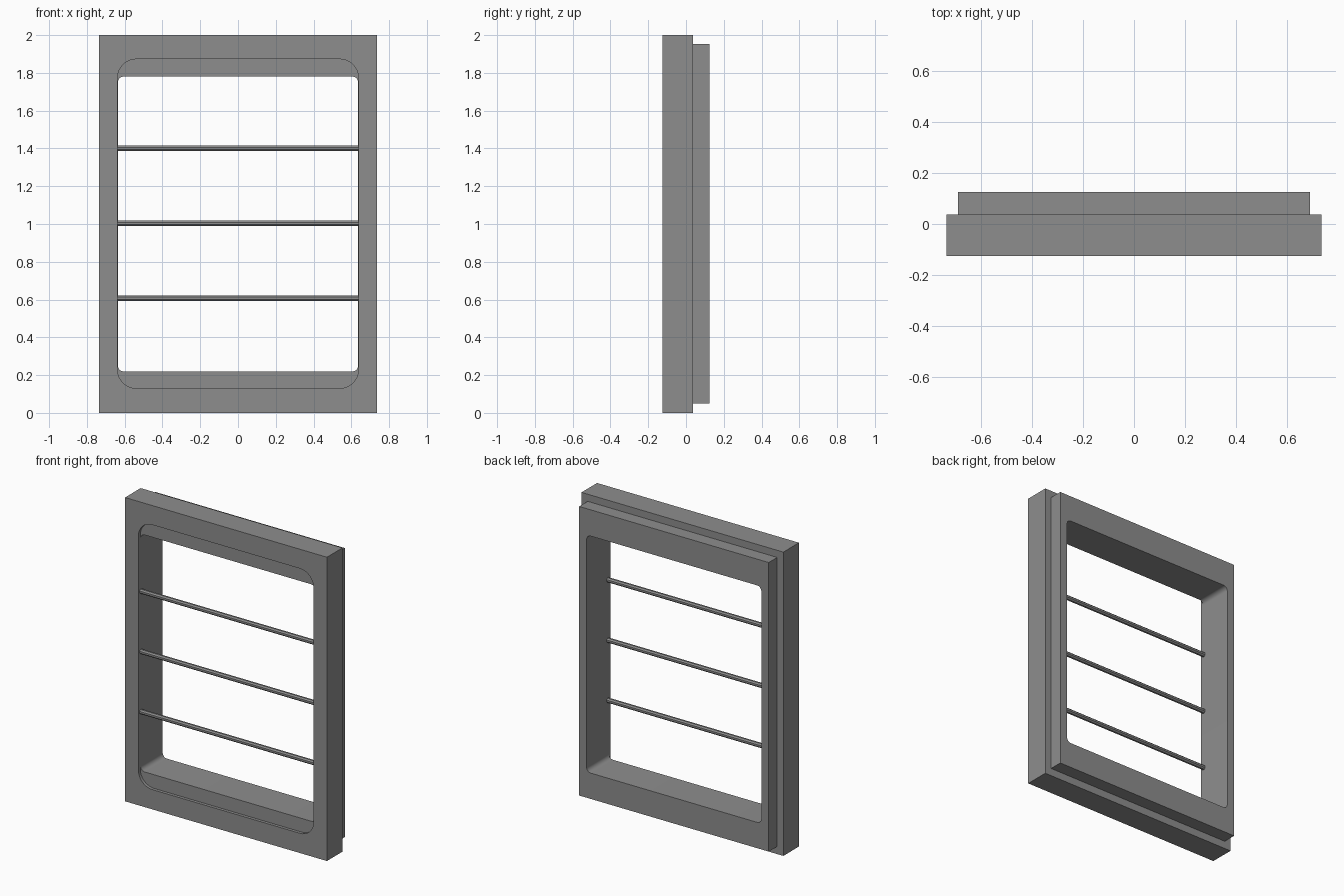
import bpy, bmesh, math
from mathutils import Vector

if "Cube" in bpy.data.objects:
    bpy.data.objects.remove(bpy.data.objects["Cube"])

grey = bpy.data.materials.new("frame_grey")
grey.diffuse_color = (0.27, 0.27, 0.27, 1)
grey.use_nodes = True
grey.node_tree.nodes["Principled BSDF"].inputs["Base Color"].default_value = grey.diffuse_color


def prism(name, half_w, z0, z1, y0, y1, radius=0.0, steps=8):
    """Rectangle in the XZ plane with optional round corners, extruded along y."""
    pts = []
    for i, (sx, top) in enumerate([(1, 1), (-1, 1), (-1, 0), (1, 0)]):
        cx = sx * (half_w - radius)
        cz = z1 - radius if top else z0 + radius
        for k in range(steps + 1 if radius else 1):
            a = math.pi / 2 * (i + k / steps)
            pts.append((cx + radius * math.cos(a), y0, cz + radius * math.sin(a)))
    bm = bmesh.new()
    face = bm.faces.new([bm.verts.new(p) for p in pts])
    ext = bmesh.ops.extrude_face_region(bm, geom=[face])
    bmesh.ops.translate(bm, vec=Vector((0, y1 - y0, 0)),
                        verts=[g for g in ext["geom"] if isinstance(g, bmesh.types.BMVert)])
    bmesh.ops.recalc_face_normals(bm, faces=bm.faces)
    return add_object(name, bm)


def add_object(name, bm):
    mesh = bpy.data.meshes.new(name)
    bm.to_mesh(mesh)
    bm.free()
    mesh.materials.append(grey)
    obj = bpy.data.objects.new(name, mesh)
    bpy.context.collection.objects.link(obj)
    return obj


def select(obj):
    bpy.ops.object.select_all(action="DESELECT")
    obj.select_set(True)
    bpy.context.view_layer.objects.active = obj


def combine(obj, tool, operation):
    """Apply a boolean and remove the helper."""
    mod = obj.modifiers.new(operation.lower(), "BOOLEAN")
    mod.object, mod.operation, mod.solver = tool, operation, "EXACT"
    select(obj)
    bpy.ops.object.modifier_apply(modifier=mod.name)
    bpy.data.objects.remove(tool, do_unlink=True)


# Frame: outer casing with a smaller stepped plate on its back
frame = prism("window_frame", 0.735, 0, 2, -0.125, 0.037)
combine(frame, prism("back_plate", 0.69, 0.05, 1.953, 0.0, 0.125), "UNION")

# Through opening, then the shallow recess around it on the front
combine(frame, prism("opening_cutter", 0.636, 0.22, 1.78, -0.3, 0.3, 0.03), "DIFFERENCE")
combine(frame, prism("recess_cutter", 0.638, 0.13, 1.873, -0.3, -0.105, 0.1), "DIFFERENCE")
select(frame)
bpy.ops.object.shade_smooth_by_angle(angle=math.radians(30))

# Horizontal bars: slim octagonal rods set near the front of the opening
for i, z in enumerate((0.607, 1.003, 1.400)):
    bpy.ops.mesh.primitive_cylinder_add(vertices=8, radius=0.0155, depth=1.28,
                                        location=(0, -0.098, z),
                                        rotation=(math.pi / 8, math.pi / 2, 0))
    bar = bpy.context.object
    bar.name = f"crossbar_{i + 1}"
    bar.rotation_mode = "XYZ"
    bar.rotation_euler = (0, math.pi / 2, 0)
    # turn the section so flat sides face up and forward
    for v in bar.data.vertices:
        x, y = v.co.x, v.co.y
        c, s = math.cos(math.pi / 8), math.sin(math.pi / 8)
        v.co.x, v.co.y = x * c - y * s, x * s + y * c
    bar.data.materials.append(grey)
